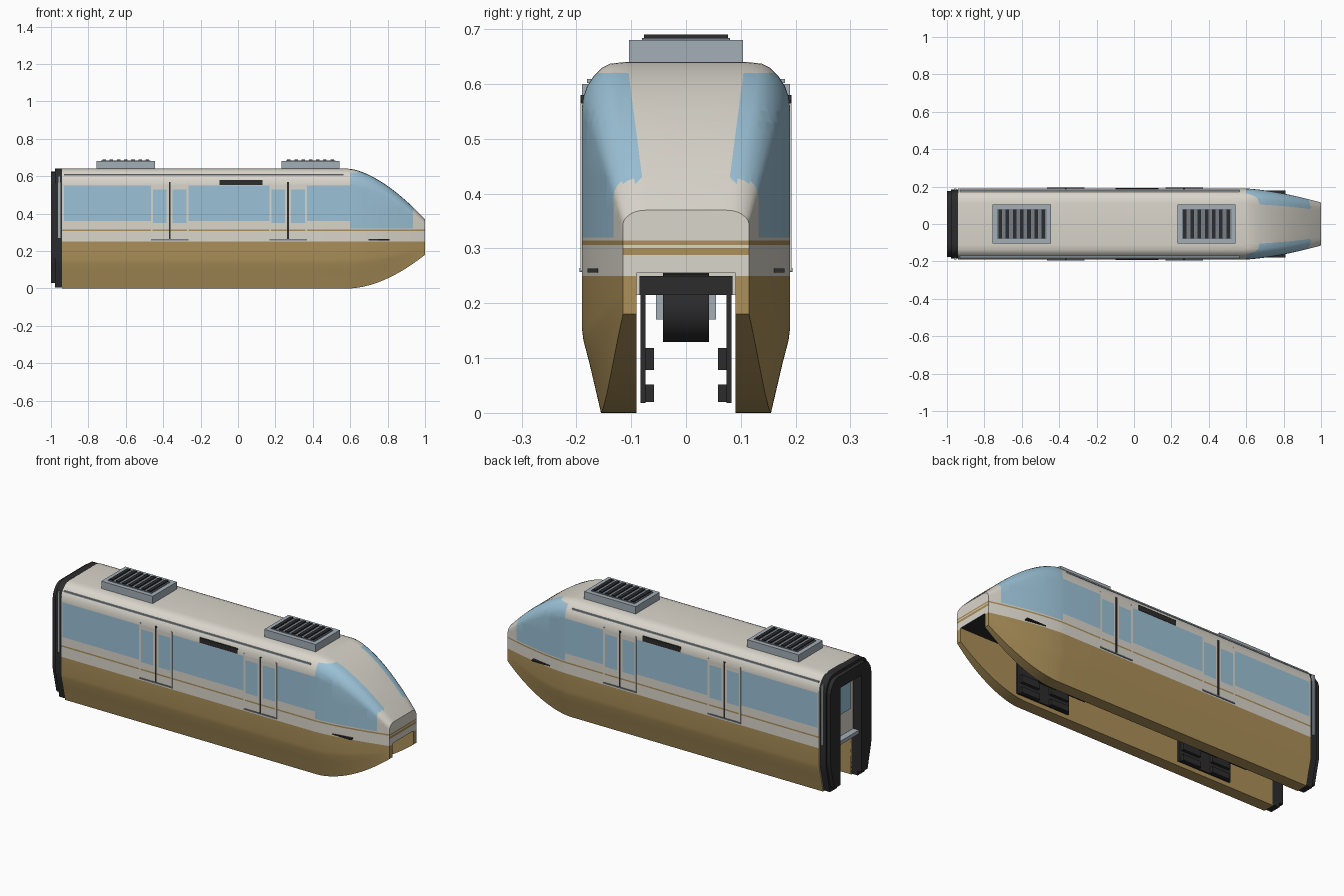
import bpy, bmesh, math
from mathutils import Vector, Matrix

if "Cube" in bpy.data.objects:
    bpy.data.objects.remove(bpy.data.objects["Cube"])


def material(name, r, g, b):
    m = bpy.data.materials.new(name)
    m.diffuse_color = (r, g, b, 1)
    m.use_nodes = True
    m.node_tree.nodes["Principled BSDF"].inputs["Base Color"].default_value = m.diffuse_color
    return m


CREAM = material("cream paint", .70, .67, .60)
GOLD = material("gold paint", .41, .28, .10)
BLUE = material("blue glass", .33, .54, .68)
DARK = material("dark rubber", .025, .025, .027)
STEEL = material("light steel", .37, .43, .47)
GREY = material("grille grey", .18, .21, .25)


def finish(name, bm, mats, smooth=False):
    bmesh.ops.recalc_face_normals(bm, faces=bm.faces[:])
    me = bpy.data.meshes.new(name)
    bm.to_mesh(me)
    bm.free()
    ob = bpy.data.objects.new(name, me)
    bpy.context.collection.objects.link(ob)
    for m in mats:
        me.materials.append(m)
    if smooth:
        bpy.ops.object.select_all(action='DESELECT')
        ob.select_set(True)
        bpy.context.view_layer.objects.active = ob
        bpy.ops.object.shade_smooth_by_angle(angle=math.radians(30))
    return ob


def boxes(name, mat, items, both=False):
    """Boxes given as x0, x1, y0, y1, z0, z1, mirrored across y when both is set."""
    bm = bmesh.new()
    for x0, x1, y0, y1, z0, z1 in items:
        for s in ((1, -1) if both else (1,)):
            mid = Vector(((x0 + x1) / 2, s * (y0 + y1) / 2, (z0 + z1) / 2))
            size = Matrix.Diagonal((x1 - x0, y1 - y0, z1 - z0, 1))
            bmesh.ops.create_cube(bm, size=1, matrix=Matrix.Translation(mid) @ size)
    return finish(name, bm, [mat])


def loft(rings):
    bm = bmesh.new()
    loops = [[bm.verts.new(p) for p in ring] for ring in rings]
    n = len(loops[0])
    for a, b in zip(loops, loops[1:]):
        for i in range(n):
            bm.faces.new((a[i], a[(i + 1) % n], b[(i + 1) % n], b[i]))
    bm.faces.new(loops[0])
    bm.faces.new(loops[-1])
    return bm


# Outer half section, from the skirt bottom to the roof
OUTER = [(.155, 0), (.176, .09), (.187, .132), (.19, .155), (.19, .25), (.19, .40), (.19, .555),
         (.187, .577), (.18, .597), (.168, .615), (.154, .629), (.138, .637), (.11, .64)]


def body_ring(x):
    s = max(0, (x - .59) / .41)
    w = (.19 - .075 * s ** 1.5) / .19
    top = .64 - .27 * s ** 1.6
    low = .18 * s ** 1.8
    half = [(.09, .255), (.09, low)]
    for y, z in OUTER:
        if z < .25:
            y += (.19 - y) * s ** 2            # skirt becomes upright at the tip
            z = .25 - (.25 - z) * (.25 - low) / .25
        else:
            z = .25 + (z - .25) * (top - .25) / .39
        half.append((max(y * w, .0905) if z < .25 else y * w, z))
    full = half + [(-y, z) for y, z in reversed(half)]
    return [(x, y, z) for y, z in full]


# Body shell: straight saloon plus tapering nose
NOSE = [.59 + .41 * i / 28 for i in range(29)]
bm = loft([body_ring(x) for x in [-.94] + NOSE])

DOORS = (-.365, .268)
WINDOWS = [(-.93, -.465, .36, .55), (-.265, .168, .36, .55), (.368, .60, .36, .55)]
for d in DOORS:
    WINDOWS += [(d - .09, d - .016, .35, .53), (d + .016, d + .09, .35, .53)]


def cut(co, no, xmin=-2):
    faces = [f for f in bm.faces if f.calc_center_median().x > xmin]
    geom = set(faces)
    for f in faces:
        geom.update(f.edges)
        geom.update(f.verts)
    bmesh.ops.bisect_plane(bm, geom=list(geom), dist=1e-5, plane_co=co, plane_no=no)


for x in sorted({w[0] for w in WINDOWS} | {w[1] for w in WINDOWS} | {.935}):
    cut((x, 0, 0), (1, 0, 0))
for z in (.25, .288, .301, .306, .314, .32, .35, .36, .43, .53, .55, .62):
    cut((0, 0, z), (0, 0, 1))
for s in (1, -1):                               # slanted inner edges of the cab windows
    cut((0, .08 * s, .43), (0, s, -.13), .6)
    cut((0, .08 * s, .43), (0, s, 1), .6)


def is_cab_glass(c):
    if c.x < .6 or not .32 < c.z < .62 or (c.z < .42 and c.x > .935):
        return False
    edge = .08 + ((c.z - .43) * .13 if c.z > .43 else .43 - c.z)
    return abs(c.y) > min(edge, .128)


bm.normal_update()
for f in bm.faces:
    c = f.calc_center_median()
    end = c.x < -.939 or c.x > .999
    k = 0
    if len(f.verts) and abs(c.y) < .085 and abs(c.z - .255) < .001:
        k = 3
    elif end and c.x < 0:
        k = 0
    elif c.z < .25 or abs(abs(c.y) - .09) < .0003 and c.z < .256:
        k = 1
    elif .306 < c.z < .314 or (c.x > .999 and .288 < c.z < .301):
        k = 1
    elif is_cab_glass(c):
        k = 2
    elif abs(c.y) > .185 and any(a < c.x < b and l < c.z < h for a, b, l, h in WINDOWS):
        k = 2
    f.material_index = k
finish("body_shell", bm, [CREAM, GOLD, BLUE, DARK], True)


# Gangway frames at the rear
def gangway(name, x0, x1, sy, z0, z1):
    half = [(.09, .56), (.09, z0)] + [(y * sy, z0 + z * (z1 - z0) / .64) for y, z in OUTER]
    full = half + [(-y, z) for y, z in reversed(half)]
    finish(name, loft([[(x, y, z) for y, z in full] for x in (x0, x1)]), [DARK], True)


gangway("gangway_frame", -.978, -.935, .965, .005, .64)
gangway("gangway_bellows", -1, -.978, .93, .028, .625)
boxes("rear_door", CREAM, [(-.95, -.938, -.09, .09, .215, .56)])
boxes("rear_door_window", BLUE, [(-.954, -.949, -.06, .06, .375, .54)])
boxes("rear_sill", STEEL, [(-.985, -.945, -.09, .09, .235, .255)])
boxes("rear_handrail", STEEL, [(-.962, -.95, .178, .19, .27, .60)], True)

# Door seams, edges and steps
boxes("door_seam", DARK, [(d - .005, d + .005, .187, .1915, .26, .57) for d in DOORS], True)
edges = []
for d in DOORS:
    edges += [(d - .1, d - .092, .187, .192, .26, .565), (d + .092, d + .1, .187, .192, .26, .565)]
boxes("door_edge", CREAM, edges, True)
boxes("door_step", GREY, [(d - .1, d + .1, .186, .194, .257, .264) for d in DOORS], True)
boxes("cab_step", DARK, [(.69, .81, .158, .18, .256, .263)], True)
boxes("destination_panel", DARK, [(-.1, .13, .183, .192, .552, .58)], True)
boxes("roof_gutter", STEEL, [(-.93, .565, .172, .181, .602, .609)], True)

# Roof air units with slatted grilles
for n, x in (("rear", -.6), ("front", .388)):
    boxes(n + "_air_unit", STEEL, [(x - .156, x + .156, -.104, .104, .63, .68)])
    boxes(n + "_grille_base", GREY, [(x - .132, x + .132, -.08, .08, .68, .684)])
    boxes(n + "_grille_slats", DARK,
          [(x - .125 + i * .0385, x - .106 + i * .0385, -.077, .077, .684, .69) for i in range(7)])

# Running gear hidden in the beam channel
for n, x in (("rear", -.5), ("front", .5)):
    boxes(n + "_side_plate", DARK, [(x - .16, x + .16, .074, .083, .018, .215)], True)
    boxes(n + "_guide_rollers", DARK,
          [(x + o - .055, x + o + .055, .058, .075, z, z + h)
           for o in (-.09, .09) for z, h in ((.02, .032), (.078, .04))], True)
    boxes(n + "_axle_box", STEEL, [(x - .03, x + .03, -.055, .055, .17, .215)])
    boxes(n + "_bogie_bridge", DARK, [(x - .16, x + .16, -.085, .085, .215, .25)])
    bm = bmesh.new()
    bmesh.ops.create_cone(bm, cap_ends=True, segments=24, radius1=.063, radius2=.063, depth=.084,
                          matrix=Matrix.Translation((x, 0, .192)) @ Matrix.Rotation(math.pi / 2, 4, 'X'))
    finish(n + "_load_wheel", bm, [DARK], True)
